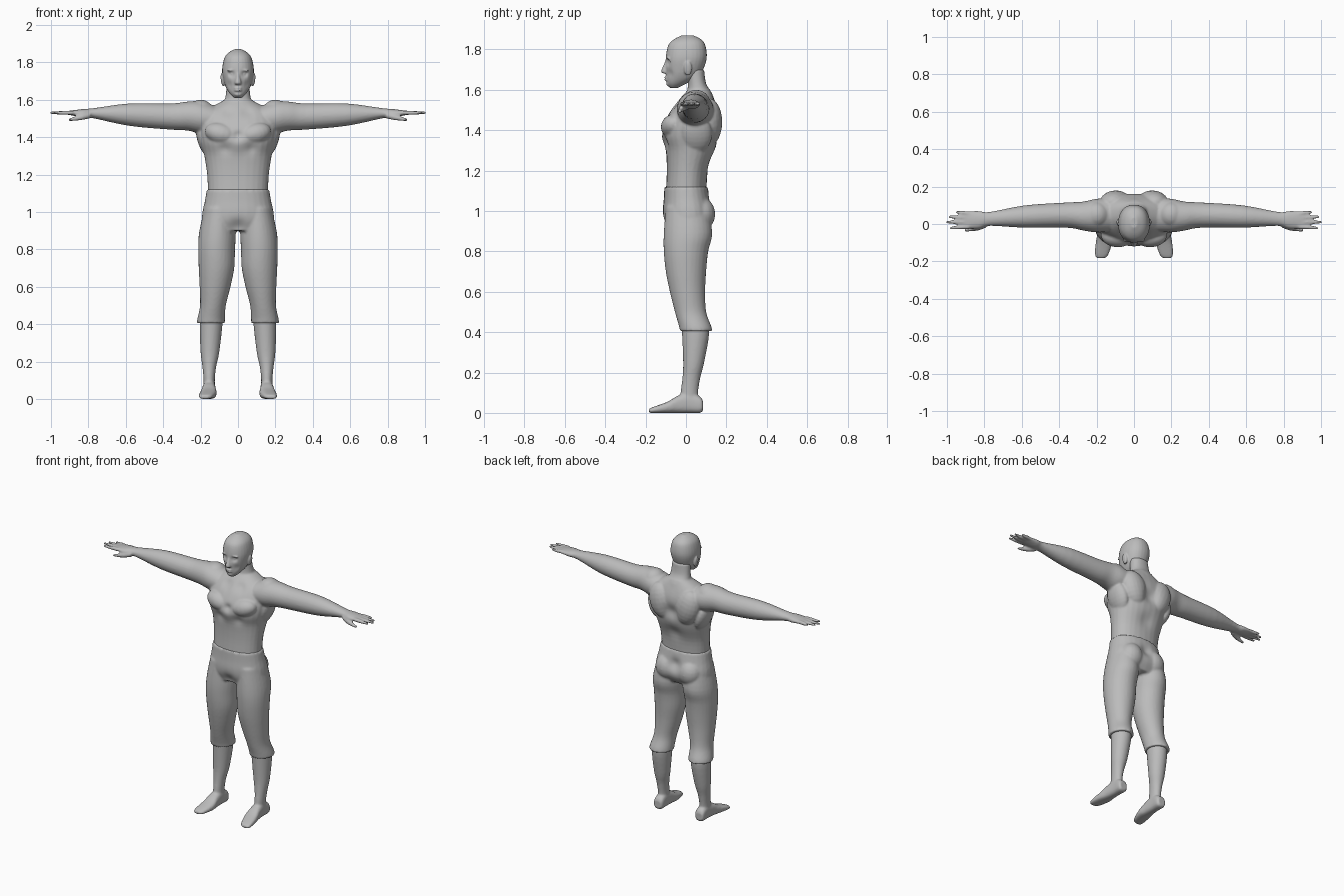
import bpy, bmesh, math
from mathutils import Vector, Matrix

if "Cube" in bpy.data.objects:
    bpy.data.objects.remove(bpy.data.objects["Cube"])

grey = bpy.data.materials.new("plain grey")
grey.use_nodes = True
tone = (.5, .5, .5, 1)
grey.diffuse_color = tone
grey.node_tree.nodes["Principled BSDF"].inputs["Base Color"].default_value = tone

MIDDLE, PAIR = (1,), (1, -1)

# How the values (u, v, t) of a section map to x, y, z for each loft direction
AXES = {"up": lambda u, v, t: Vector((u, v, t)),
        "across": lambda u, v, t: Vector((t, v, u)),
        "forward": lambda u, v, t: Vector((u, t, v))}


def catmull(before, start, end, after, f):
    """Smooth value between start and end."""
    slope_in, slope_out = (end - before) / 2, (after - start) / 2
    rise = end - start
    bend = 3 * rise - 2 * slope_in - slope_out
    twist = slope_in + slope_out - 2 * rise
    return start + f * (slope_in + f * (bend + f * twist))


def spline(rows, steps=4):
    """Fill in smooth sections between the given ones."""
    padded = [rows[0], *rows, rows[-1]]
    filled = []
    for window in zip(padded, padded[1:], padded[2:], padded[3:]):
        for step in range(steps):
            filled.append([catmull(*values, step / steps) for values in zip(*window)])
    return filled + [rows[-1]]


def loft(bm, axis, rows, sides=MIDDLE, power=1, count=28):
    """Closed skin through rounded sections (t, u low, u high, v low, v high)."""
    def rounded(value):
        return math.copysign(abs(value) ** power, value)

    for side in sides:
        rings = []
        for t, u_low, u_high, v_low, v_high in spline(rows):
            ring = []
            for k in range(count):
                angle = math.tau * k / count
                u = (u_low + u_high + rounded(math.cos(angle)) * (u_high - u_low)) / 2
                v = (v_low + v_high + rounded(math.sin(angle)) * (v_high - v_low)) / 2
                point = AXES[axis](u, v, t)
                point.x *= side
                ring.append(bm.verts.new(point))
            rings.append(ring)
        for lower, upper in zip(rings, rings[1:]):
            for k in range(count):
                bm.faces.new((lower[k], lower[k - 1], upper[k - 1], upper[k]))
        bm.faces.new(rings[0])
        bm.faces.new(rings[-1])


def column(bm, rows, power=.9):
    """Loft upward through symmetric sections (z, half width, front, back)."""
    loft(bm, "up", [(z, -half, half, front, back) for z, half, front, back in rows],
         power=power)


def blob(bm, center, radii, sides=PAIR, lean=0):
    """Ellipsoid mass, optionally leaned about the front axis."""
    for side in sides:
        x, y, z = center
        place = (Matrix.Translation((x * side, y, z))
                 @ Matrix.Rotation(lean * side, 4, "Y")
                 @ Matrix.Diagonal((*radii, 1)))
        bmesh.ops.create_uvsphere(bm, u_segments=20, v_segments=12, radius=1, matrix=place)


def finish(bm, name, voxel, relaxing, hollows=()):
    """Fuse the masses into one skin, then press soft hollows (center, radius, depth)."""
    bmesh.ops.recalc_face_normals(bm, faces=bm.faces)
    mesh = bpy.data.meshes.new(name)
    bm.to_mesh(mesh)
    bm.free()
    obj = bpy.data.objects.new(name, mesh)
    bpy.context.collection.objects.link(obj)
    fuse = obj.modifiers.new("fuse", "REMESH")
    fuse.mode, fuse.voxel_size = "VOXEL", voxel
    relax = obj.modifiers.new("relax", "SMOOTH")
    relax.factor, relax.iterations = .5, relaxing
    bpy.context.view_layer.update()
    graph = bpy.context.evaluated_depsgraph_get()
    skin = bpy.data.meshes.new_from_object(obj.evaluated_get(graph))
    obj.modifiers.clear()
    obj.data = skin
    for (x, y, z), radius, depth in hollows:
        for side in (PAIR if x else MIDDLE):
            center = Vector((x * side, y, z))
            for vert in skin.vertices:
                distance = (vert.co - center).length / radius
                vert.co.y += depth * math.exp(-distance * distance)
    skin.materials.clear()
    skin.materials.append(grey)
    for face in skin.polygons:
        face.use_smooth = True


# Torso, neck and arms
body = bmesh.new()
column(body, [
    (1.09, .16, -.1, .1), (1.2, .165, -.095, .11), (1.3, .18, -.1, .145),
    (1.37, .195, -.12, .16), (1.43, .205, -.11, .165), (1.49, .205, -.08, .16),
    (1.54, .175, -.045, .145), (1.6, .07, .01, .12)])
column(body, [
    (1.52, .09, -.03, .15), (1.58, .075, 0, .13), (1.63, .065, .01, .1), (1.7, .06, 0, .09)])
loft(body, "across", [
    (.1, 1.42, 1.56, -.04, .14), (.2, 1.42, 1.59, -.045, .135),
    (.27, 1.435, 1.59, -.035, .12), (.36, 1.44, 1.58, -.02, .115),
    (.58, 1.46, 1.58, -.02, .1), (.77, 1.5, 1.555, -.01, .065),
    (.83, 1.505, 1.55, -.025, .07), (.91, 1.52, 1.54, -.025, .07)], PAIR)

# Shoulders, chest, shoulder blades and flanks
blob(body, (.2, .05, 1.535), (.07, .07, .065))
blob(body, (.085, -.06, 1.415), (.095, .065, .06), lean=-.3)
blob(body, (.095, .115, 1.44), (.085, .065, .12), lean=.3)
blob(body, (.17, .05, 1.38), (.045, .08, .1), lean=.35)

# Fingers fan out from the palm, the thumb hangs in front
for base, spread, end in ((.055, .01, .955), (.033, .006, .99),
                          (.01, 0, 1.005), (-.015, -.006, .985)):
    sections = []
    for along, thick in ((0, .012), (.5, .011), (1, .007)):
        x, y, z = .88 + along * (end - .88), base + along * spread, 1.53
        sections.append((x, z - thick, z + thick, y - thick, y + thick))
    loft(body, "across", sections, PAIR, count=12)
loft(body, "across", [
    (.79, 1.5, 1.535, -.02, .02), (.84, 1.49, 1.52, -.037, -.007),
    (.905, 1.485, 1.5, -.04, -.024)], PAIR, count=12)
finish(body, "upper_body", .0065, 4, [
    ((0, .17, 1.4), .045, -.02), ((0, .13, 1.25), .05, -.012),
    ((0, -.12, 1.41), .025, .014), ((.07, -.11, 1.34), .035, .012),
    ((.05, -.05, 1.535), .035, .01)])

# Head
head = bmesh.new()
column(head, [
    (1.61, .02, -.08, -.04), (1.63, .042, -.092, 0), (1.66, .062, -.097, .055),
    (1.7, .076, -.1, .085), (1.76, .085, -.1, .103), (1.82, .074, -.088, .096),
    (1.85, .053, -.06, .075), (1.87, .018, -.02, .035)])

# Nose, lips, chin, brow and ears
column(head, [
    (1.68, .013, -.105, -.08), (1.69, .018, -.123, -.08),
    (1.73, .009, -.108, -.08), (1.75, .008, -.1, -.08)])
for z in (1.65, 1.662):
    blob(head, (0, -.093, z), (.022, .014, .007), MIDDLE)
blob(head, (0, -.084, 1.63), (.022, .014, .013), MIDDLE)
blob(head, (.032, -.088, 1.757), (.026, .012, .007), lean=.1)
blob(head, (.083, .01, 1.705), (.009, .02, .036), lean=.15)
finish(head, "head", .005, 3, [
    ((.034, -.09, 1.738), .017, .014), ((.045, -.08, 1.68), .022, .007),
    ((.034, -.08, 1.738), .007, -.005)])

# Cropped trousers: hips, legs and seat
pants = bmesh.new()
column(pants, [
    (.9, .16, -.09, .1), (.95, .19, -.11, .13), (1, .19, -.115, .135),
    (1.06, .177, -.11, .12), (1.12, .167, -.107, .107)])
loft(pants, "up", [
    (.405, .07, .22, -.03, .13), (.43, .07, .217, -.035, .125),
    (.5, .065, .203, -.055, .1), (.6, .04, .205, -.08, .095),
    (.7, .02, .21, -.1, .1), (.8, .016, .213, -.11, .11),
    (.89, .012, .208, -.11, .13), (1.02, .02, .18, -.1, .11)], PAIR)
blob(pants, (.083, .07, .985), (.08, .075, .085))
finish(pants, "cropped_trousers", .008, 2, [
    ((0, .13, 1.03), .04, -.02), ((0, -.11, .92), .04, .016)])

# Lower legs and bare feet
legs = bmesh.new()
loft(legs, "up", [
    (.04, .12, .185, -.03, .06), (.1, .124, .184, -.027, .06),
    (.17, .117, .19, -.018, .07), (.25, .1, .2, -.014, .09),
    (.4, .083, .205, -.02, .115), (.46, .085, .195, -.025, .09)], PAIR)
loft(legs, "forward", [
    (.084, .13, .18, .01, .06), (.07, .12, .186, 0, .08), (.02, .12, .187, 0, .1),
    (-.04, .118, .193, 0, .085), (-.09, .115, .203, 0, .056),
    (-.16, .135, .21, 0, .03), (-.183, .155, .2, 0, .02)], PAIR, .75)
finish(legs, "legs_and_feet", .007, 3)
